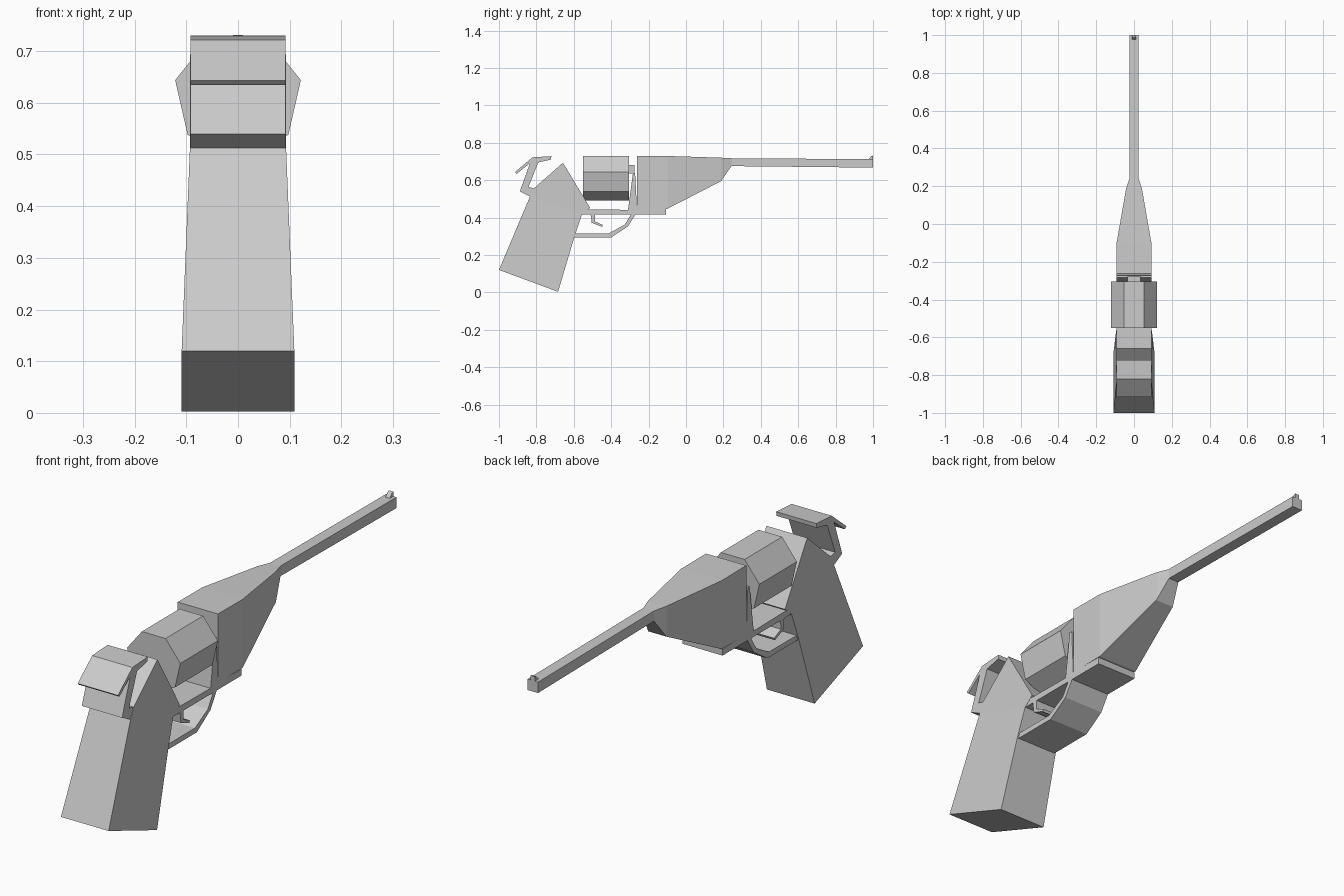
import bpy, bmesh
from math import sin, cos, pi


def finish(name, bm):
    bmesh.ops.recalc_face_normals(bm, faces=bm.faces)
    mesh = bpy.data.meshes.new(name)
    bm.to_mesh(mesh)
    bm.free()
    obj = bpy.data.objects.new(name, mesh)
    bpy.context.collection.objects.link(obj)
    return obj


def prism(name, points, width=0.092):
    """Side profile of (y, z) or (y, z, half width), mirrored across x = 0."""
    bm = bmesh.new()
    sides = []
    for s in (1, -1):
        sides.append([bm.verts.new((s * (p[2] if len(p) > 2 else width), p[0], p[1]))
                      for p in points])
        bm.faces.new(sides[-1])
    a, b = sides
    for i in range(len(points)):
        j = (i + 1) % len(points)
        bm.faces.new((a[i], a[j], b[j], b[i]))
    return finish(name, bm)


def loft(name, sections):
    """Join vertex rings along y and cap both ends."""
    bm = bmesh.new()
    rings = [[bm.verts.new(p) for p in ring] for ring in sections]
    for r, q in zip(rings, rings[1:]):
        for i in range(len(r)):
            j = (i + 1) % len(r)
            bm.faces.new((r[i], r[j], q[j], q[i]))
    bm.faces.new(rings[0])
    bm.faces.new(rings[-1])
    return finish(name, bm)


# Tapered handle and the frame above it
prism("grip", [(-1, 0.12, 0.109), (-0.684, 0.003, 0.109), (-0.594, 0.305, 0.098),
               (-0.556, 0.417, 0.093), (-0.834, 0.513, 0.093)])
prism("rear_frame", [(-0.834, 0.513), (-0.556, 0.417), (-0.513, 0.453),
                     (-0.658, 0.693), (-0.813, 0.556)], 0.093)

# Hammer with its bent thumb plate
prism("hammer", [(-0.888, 0.54), (-0.835, 0.69), (-0.905, 0.634), (-0.915, 0.643),
                 (-0.82, 0.722), (-0.72, 0.728), (-0.722, 0.71), (-0.79, 0.695),
                 (-0.842, 0.563), (-0.813, 0.556), (-0.834, 0.513)])

# Lower strap running under the cylinder and barrel housing
prism("lower_strap", [(-0.556, 0.417), (-0.107, 0.417), (-0.107, 0.445),
                      (-0.262, 0.446), (-0.3, 0.441), (-0.525, 0.444)])

# Trigger guard and trigger
prism("trigger_guard", [(-0.597, 0.294), (-0.4, 0.294), (-0.31, 0.353), (-0.27, 0.417),
                        (-0.294, 0.417), (-0.328, 0.362), (-0.412, 0.316), (-0.59, 0.316)])
prism("trigger", [(-0.51, 0.417), (-0.486, 0.417), (-0.488, 0.38), (-0.444, 0.36),
                  (-0.449, 0.35), (-0.504, 0.372)])

# Seven-sided cylinder
loft("cylinder", [[(0.1247 * sin(2 * pi * i / 7), y, 0.616 - 0.1247 * cos(2 * pi * i / 7))
                   for i in range(7)] for y in (-0.55, -0.305)])

# Thin plate and axle in front of the cylinder
prism("front_plate", [(-0.31, 0.441), (-0.262, 0.441), (-0.272, 0.636), (-0.284, 0.636)])
prism("axle", [(-0.306, 0.636), (-0.275, 0.636), (-0.275, 0.68), (-0.306, 0.68)], 0.035)

# Barrel housing tapering into the square barrel: y, bottom, top, half width
stations = [(-0.262, 0.445, 0.73, 0.092), (-0.1, 0.447, 0.729, 0.092),
            (0.187, 0.594, 0.72, 0.042), (0.243, 0.675, 0.717, 0.024),
            (1, 0.667, 0.712, 0.024)]
loft("barrel", [[(-w, y, lo), (w, y, lo), (w, y, hi), (-w, y, hi)]
                for y, lo, hi, w in stations])

# Front sight
prism("front_sight", [(0.975, 0.71), (1, 0.71), (1, 0.731), (0.99, 0.728)], 0.01)
